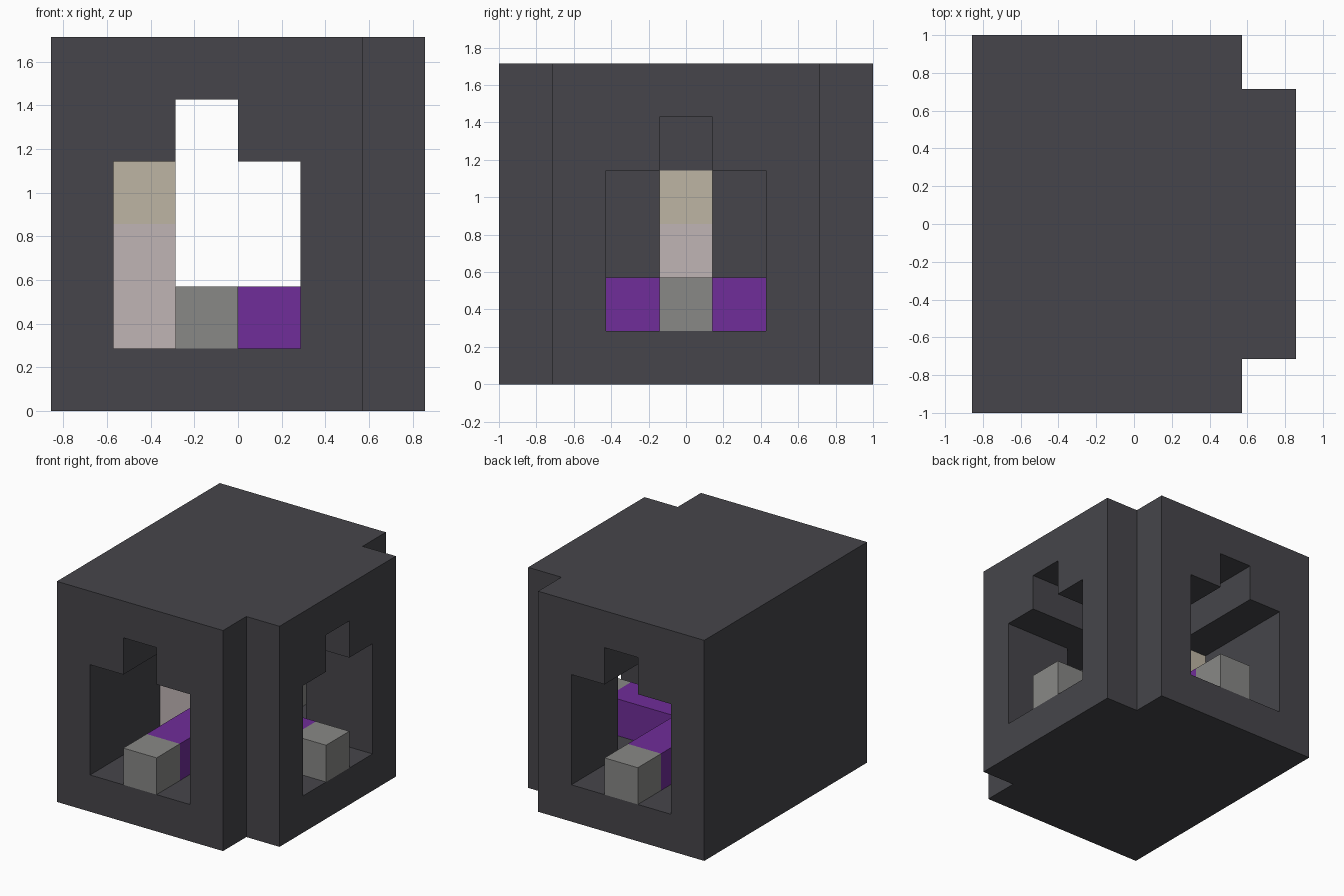
import bpy, bmesh
from itertools import product
from mathutils import Vector

if "Cube" in bpy.data.objects:
    bpy.data.objects.remove(bpy.data.objects["Cube"], do_unlink=True)

UNIT = 2 / 7                      # edge of one block
CENTRE = Vector((3, 3.5, 0))


def material(name, colour):
    mat = bpy.data.materials.new(name)
    mat.use_nodes = True
    rgba = (*colour, 1)
    mat.diffuse_color = rgba
    mat.node_tree.nodes["Principled BSDF"].inputs["Base Color"].default_value = rgba
    return mat


def block(x, y, z):
    """Cells of a box given as half-open ranges along each axis."""
    return set(product(range(*x), range(*y), range(*z)))


# Casing: a block with two notched corners and two crossing stepped tunnels
casing = block((0, 5), (0, 7), (0, 6)) | block((5, 6), (1, 6), (0, 6))
front_back_tunnel = block((1, 4), (0, 7), (1, 4)) | block((2, 3), (0, 7), (4, 5))
side_tunnel = block((1, 6), (2, 5), (1, 4)) | block((2, 6), (3, 4), (4, 5))
casing -= front_back_tunnel | side_tunnel

# Inner pipes with an end cap in each opening, and a column on the closed side
pipes = block((2, 3), (1, 6), (1, 2)) | block((3, 5), (3, 4), (1, 2))
parts = {
    "casing": (casing, material("charcoal", (0.061, 0.060, 0.069))),
    "pipe_junction": (pipes, material("purple", (0.162, 0.026, 0.319))),
    "column": (block((1, 2), (3, 4), (1, 3)), material("pale_pink", (0.527, 0.462, 0.462))),
    "column_top": (block((1, 2), (3, 4), (3, 4)), material("tan", (0.515, 0.462, 0.366))),
}
grey = material("grey", (0.246, 0.246, 0.238))
for name, cell in (("front", (2, 0, 1)), ("back", (2, 6, 1)), ("side", (5, 3, 1))):
    parts[name + "_pipe_end"] = ({cell}, grey)

filled = set().union(*(cells for cells, _ in parts.values()))


def build(name, cells, mat):
    """Skin the cells, leaving out faces that touch another block."""
    bm = bmesh.new()
    for cell in sorted(cells):
        mid = Vector(cell) + Vector((0.5, 0.5, 0.5))
        for axis, sign in product(range(3), (-1, 1)):
            normal = Vector((0, 0, 0))
            normal[axis] = sign
            if tuple(int(c + n) for c, n in zip(cell, normal)) in filled:
                continue
            u = Vector((0, 0, 0))
            u[(axis + 1) % 3] = 0.5
            v = normal.cross(u)
            face_mid = mid + normal / 2
            corners = [face_mid + a * u + b * v
                       for a, b in ((-1, -1), (1, -1), (1, 1), (-1, 1))]
            bm.faces.new([bm.verts.new((p - CENTRE) * UNIT) for p in corners])
    bmesh.ops.remove_doubles(bm, verts=bm.verts, dist=0.001)
    mesh = bpy.data.meshes.new(name)
    bm.to_mesh(mesh)
    bm.free()
    mesh.materials.append(mat)
    bpy.context.collection.objects.link(bpy.data.objects.new(name, mesh))


for name, (cells, mat) in parts.items():
    build(name, cells, mat)
